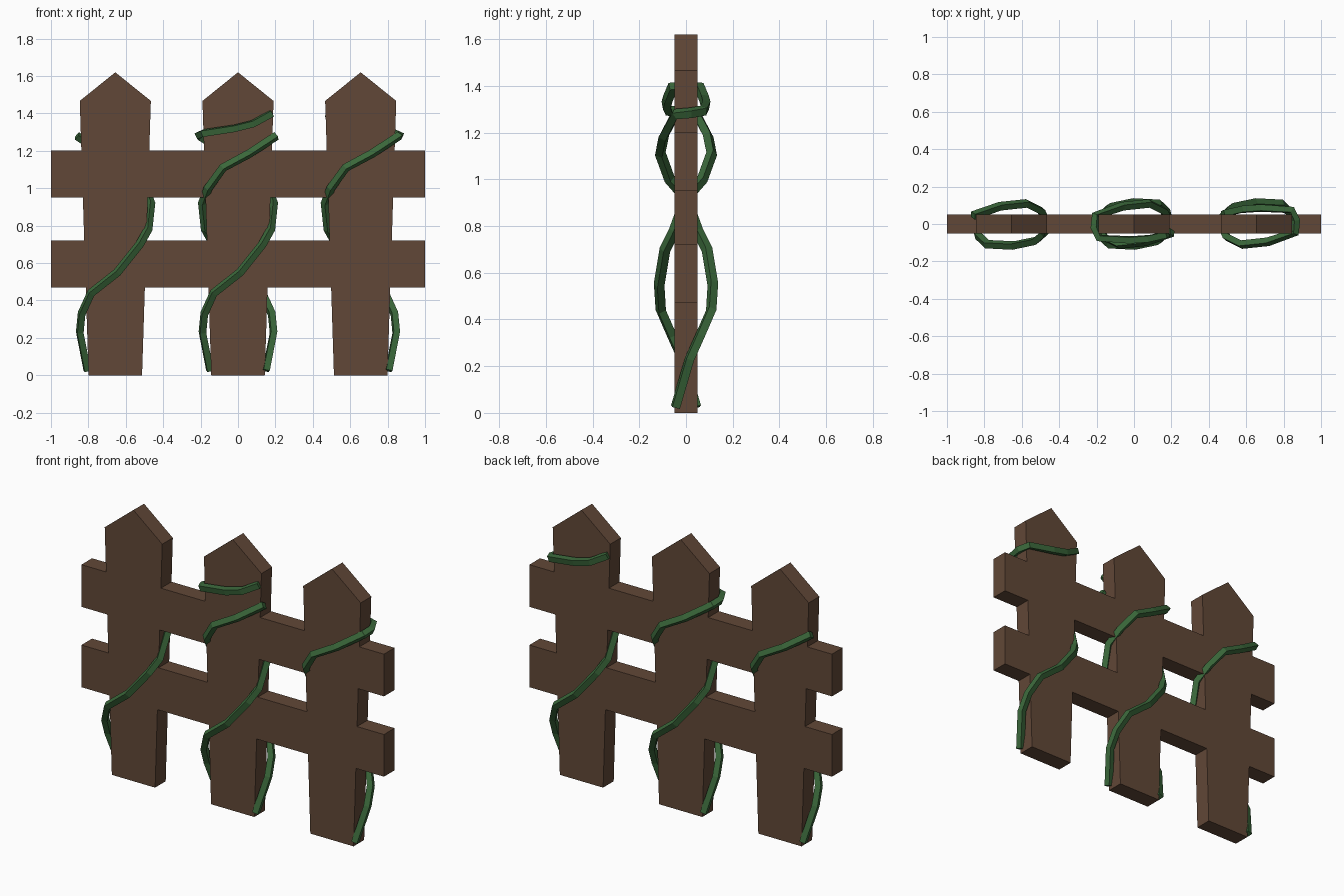
import bpy, bmesh

if "Cube" in bpy.data.objects:
    bpy.data.objects.remove(bpy.data.objects["Cube"])

def material(name, color):
    m = bpy.data.materials.new(name)
    m.diffuse_color = (*color, 1)
    m.use_nodes = True
    m.node_tree.nodes["Principled BSDF"].inputs["Base Color"].default_value = m.diffuse_color
    return m

wood = material("brown wood", (0.12, 0.064, 0.038))
leaf = material("vine green", (0.042, 0.135, 0.042))

def plate(name, outline, depth=0.1):
    """Extrude an x-z outline along y, centred on y = 0."""
    bm = bmesh.new()
    face = bm.faces.new([bm.verts.new((x, -depth / 2, z)) for x, z in outline])
    ext = bmesh.ops.extrude_face_region(bm, geom=[face])
    verts = [v for v in ext["geom"] if isinstance(v, bmesh.types.BMVert)]
    bmesh.ops.translate(bm, verts=verts, vec=(0, depth, 0))
    bmesh.ops.recalc_face_normals(bm, faces=bm.faces[:])
    me = bpy.data.meshes.new(name)
    bm.to_mesh(me)
    bm.free()
    me.materials.append(wood)
    ob = bpy.data.objects.new(name, me)
    bpy.context.collection.objects.link(ob)

def vine(name, points, cx, turn):
    """Four-sided low-poly vine; turn = -1 rotates it half a turn about z."""
    cu = bpy.data.curves.new(name, "CURVE")
    cu.dimensions = "3D"
    cu.bevel_depth = 0.024
    cu.bevel_resolution = 0
    cu.use_fill_caps = True
    sp = cu.splines.new("POLY")
    sp.points.add(len(points) - 1)
    for p, (x, y, z) in zip(sp.points, points):
        p.co = (cx + turn * x, turn * y, z, 1)
    sp.use_smooth = False
    cu.materials.append(leaf)
    ob = bpy.data.objects.new(name, cu)
    bpy.context.collection.objects.link(ob)
    bpy.ops.object.select_all(action="DESELECT")
    ob.select_set(True)
    bpy.context.view_layer.objects.active = ob
    bpy.ops.object.convert(target="MESH")

# Pickets: tapered boards with pointed tops
SPACING = 0.656
for side, cx in (("left", -SPACING), ("middle", 0), ("right", SPACING)):
    plate(side + "_picket", [(cx - 0.143, 0), (cx + 0.143, 0), (cx + 0.19, 1.467),
                             (cx, 1.62), (cx - 0.19, 1.467)])

# Rails
for name, z0, z1 in (("lower_rail", 0.47, 0.722), ("upper_rail", 0.95, 1.202)):
    plate(name, [(-1, z0), (1, z0), (1, z1), (-1, z1)])

# Vine path around a picket, and the extra loop at the top
climb = [(-0.15, 0.045, 0.025), (-0.19, -0.015, 0.23), (-0.18, -0.06, 0.33),
         (-0.13, -0.108, 0.44), (0.01, -0.115, 0.55), (0.13, -0.09, 0.70),
         (0.175, -0.05, 0.78), (0.19, 0.0, 0.92), (0.16, 0.07, 1.0),
         (0.08, 0.11, 1.11), (-0.06, 0.095, 1.185), (-0.205, 0.045, 1.28)]
loop = [(-0.21, -0.02, 1.285), (-0.185, -0.075, 1.295), (-0.02, -0.085, 1.32),
        (0.08, -0.078, 1.345), (0.18, -0.055, 1.40)]
vine("left_vine", climb, -SPACING, 1)
vine("middle_vine_long", climb + loop, 0, 1)
vine("middle_vine_short", climb, 0, -1)
vine("right_vine", climb + loop, SPACING, -1)
